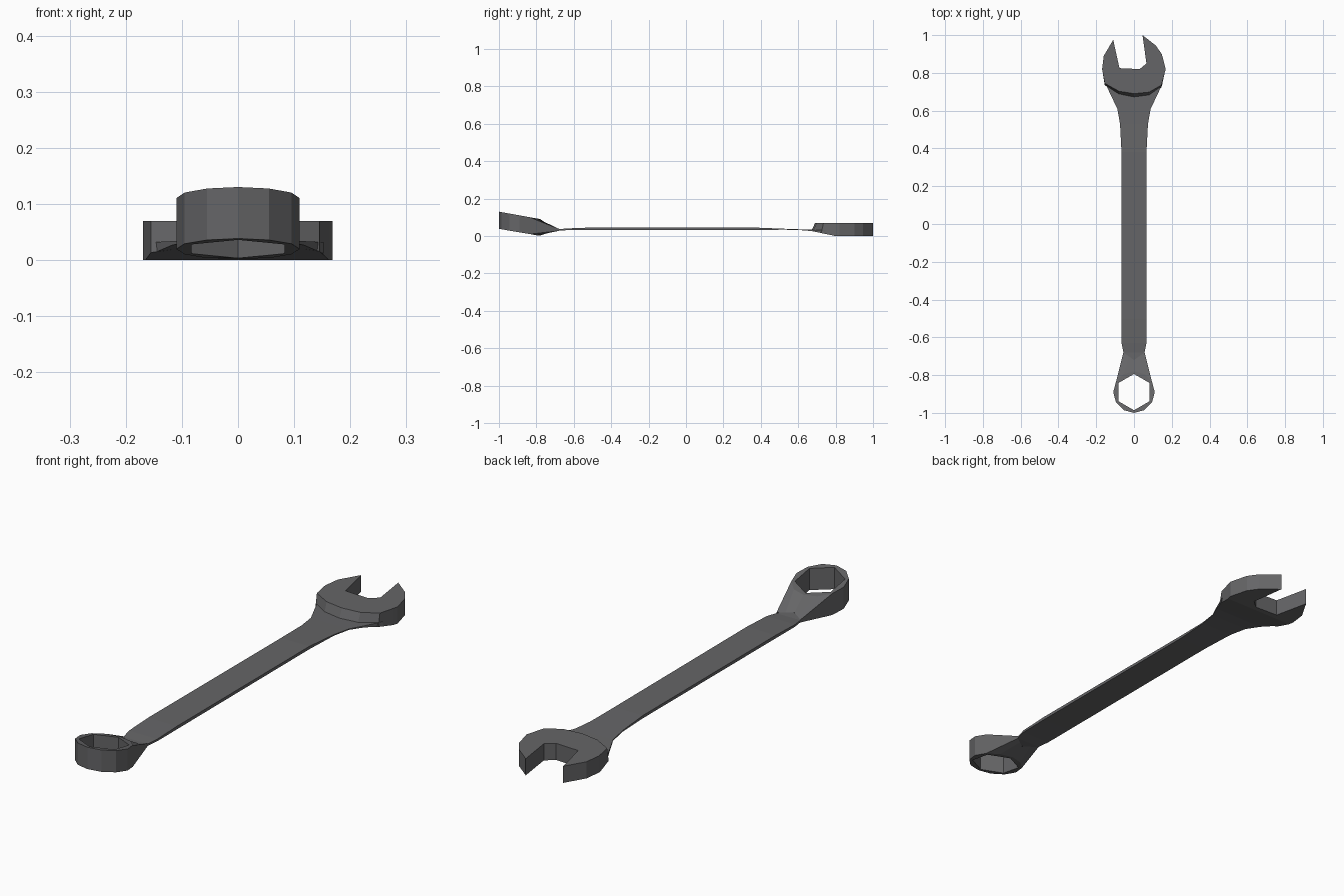
import bpy, bmesh, math
from mathutils import Vector

cube = bpy.data.objects.get("Cube")
if cube:
    bpy.data.objects.remove(cube)

steel = bpy.data.materials.new("dark_steel")
steel.use_nodes = True
colour = (0.13, 0.13, 0.135, 1)
steel.diffuse_color = colour
steel.node_tree.nodes["Principled BSDF"].inputs["Base Color"].default_value = colour


def finish(name, bm):
    bmesh.ops.recalc_face_normals(bm, faces=bm.faces)
    mesh = bpy.data.meshes.new(name)
    bm.to_mesh(mesh)
    bm.free()
    mesh.materials.append(steel)
    obj = bpy.data.objects.new(name, mesh)
    bpy.context.collection.objects.link(obj)
    return obj


def loft(name, loops, caps=True, closed=False):
    """Skin a list of equal-length point loops."""
    bm = bmesh.new()
    rings = [[bm.verts.new(p) for p in loop] for loop in loops]
    pairs = list(zip(rings, rings[1:]))
    if closed:
        pairs.append((rings[-1], rings[0]))
    for a, b in pairs:
        for i in range(len(a)):
            j = (i + 1) % len(a)
            bm.faces.new((a[i], a[j], b[j], b[i]))
    if caps and not closed:
        bm.faces.new(rings[0])
        bm.faces.new(rings[-1])
    return finish(name, bm)


# Shank: thin flat bar, flaring into the jaw (y, half width, bottom, top)
stations = [(-0.72, 0.03, 0.03, 0.038), (-0.68, 0.056, 0.029, 0.037),
            (-0.63, 0.066, 0.032, 0.041), (-0.5, 0.067, 0.033, 0.046),
            (0.38, 0.066, 0.033, 0.045), (0.53, 0.074, 0.034, 0.039),
            (0.61, 0.088, 0.032, 0.036), (0.67, 0.117, 0.027, 0.034),
            (0.745, 0.152, 0.012, 0.032)]
loft("shank", [[(-w, y, lo), (w, y, lo), (w, y, hi), (-w, y, hi)]
               for y, w, lo, hi in stations])

# Open jaw: skewed slot outline, extruded, with a sloping underside
outline = [(-0.11, 0.975), (-0.16, 0.89), (-0.169, 0.82), (-0.155, 0.745),
           (-0.08, 0.703), (0, 0.69), (0.08, 0.698), (0.145, 0.735),
           (0.168, 0.82), (0.147, 0.90), (0.115, 0.945), (0.045, 1.0),
           (0.066, 0.85), (0.03, 0.82), (-0.077, 0.825)]
bm = bmesh.new()
face = bm.faces.new([bm.verts.new((x, y, 0.07)) for x, y in outline])
under = bmesh.ops.extrude_face_region(bm, geom=[face])
for v in [g for g in under["geom"] if isinstance(g, bmesh.types.BMVert)]:
    v.co.z = 0
bmesh.ops.bisect_plane(bm, geom=bm.verts[:] + bm.edges[:] + bm.faces[:],
                       plane_co=Vector((0, 0.8, 0)), plane_no=Vector((0, 1, 0)))
for v in bm.verts:
    if v.co.z < 0.01 and v.co.y < 0.799:
        v.co.y -= 0.02 * (0.8 - v.co.y) / 0.11
        v.co.z = (0.8 - v.co.y) * 0.21
finish("open_jaw", bm)

# Ring end: tilted band with a six-sided hole
CY, N = -0.89, 12


def low(y):
    return max(0.003, 0.008 + (-0.82 - y) * 0.17)


def high(y):
    return 0.098 + (-0.82 - y) * 0.18


def around(i, r):
    a = 2 * math.pi * i / N
    return r * math.cos(a), CY + r * math.sin(a)


sections = []
for i in range(N):
    hole = 0.096 if i % 2 else 0.096 * math.cos(math.pi / 6)
    (ox, oy), (ix, iy) = around(i, 0.11), around(i, hole)
    sections.append([(ox, oy, low(oy)), (ox, oy, high(oy)),
                     (ix, iy, high(iy)), (ix, iy, low(iy))])
loft("ring_end", sections, closed=True)

# Neck: tapers from the back arc of the ring to a V on the shank
arc = [around(i, 0.11) for i in range(1, 6)]
tip = [(0.056 * k, -0.72 + 0.04 * abs(k)) for k in (1, 0.5, 0, -0.5, -1)]
wide = [(x, y, high(y)) for x, y in arc] + [(x, y, low(y)) for x, y in reversed(arc)]
thin = [(x, y, 0.039) for x, y in tip] + [(x, y, 0.028) for x, y in reversed(tip)]
loft("neck", [wide, thin], caps=False)
